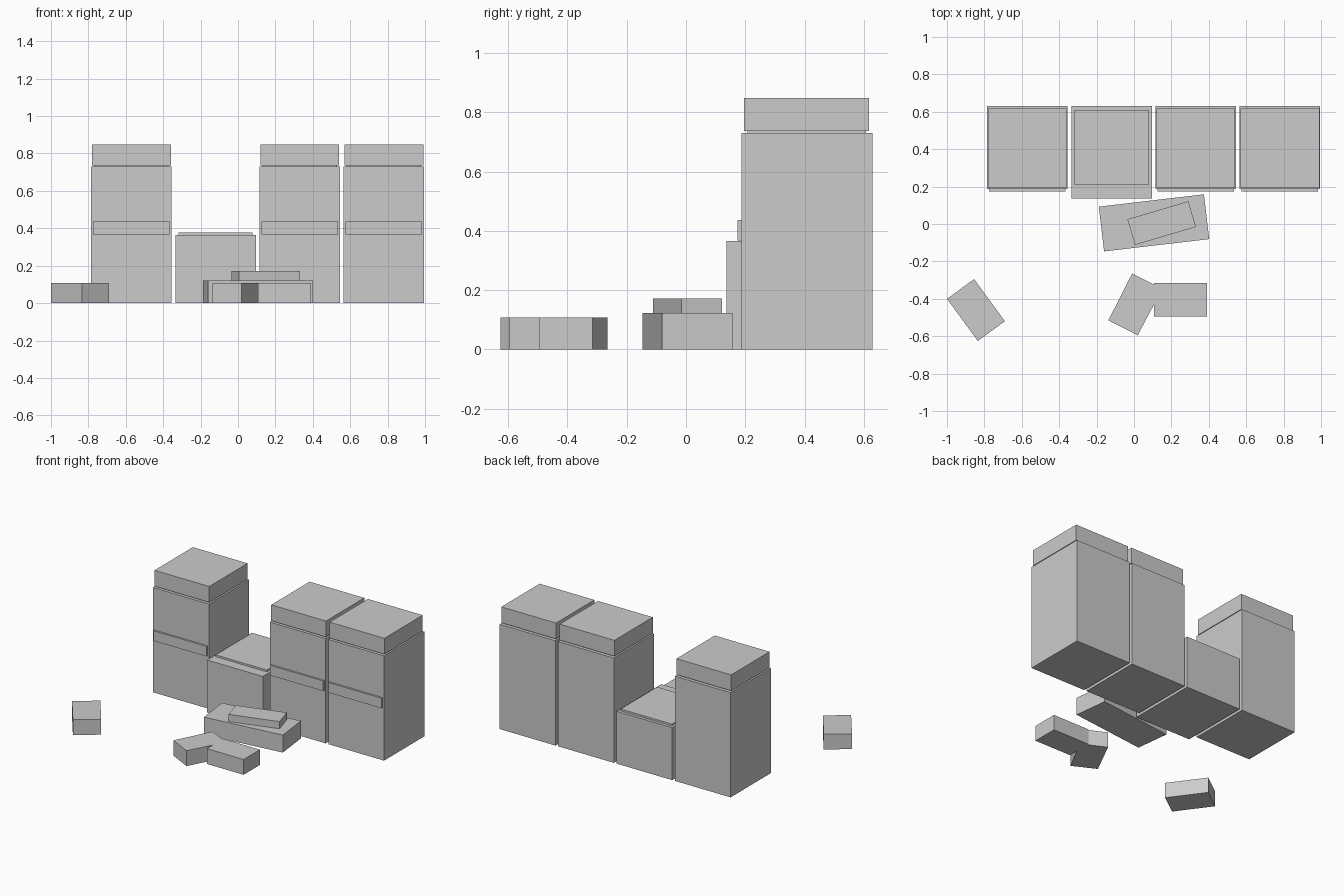
import bpy, bmesh, math
from mathutils import Matrix, Vector

if "Cube" in bpy.data.objects:
    bpy.data.objects.remove(bpy.data.objects["Cube"])

stone = bpy.data.materials.new("pale_grey_stone")
stone.diffuse_color = (0.6, 0.6, 0.6, 1)
stone.use_nodes = True
stone.node_tree.nodes["Principled BSDF"].inputs["Base Color"].default_value = stone.diffuse_color


def finish(name, bm):
    mesh = bpy.data.meshes.new(name)
    bmesh.ops.recalc_face_normals(bm, faces=bm.faces)
    bm.to_mesh(mesh)
    bm.free()
    mesh.materials.append(stone)
    obj = bpy.data.objects.new(name, mesh)
    bpy.context.collection.objects.link(obj)
    return obj


def box(name, x, y, z, angle=0):
    """Box from (min, max) ranges, turned about its own vertical axis."""
    bm = bmesh.new()
    bmesh.ops.create_cube(bm, size=1)
    centre = Vector([(a + b) / 2 for a, b in (x, y, z)])
    size = [b - a for a, b in (x, y, z)]
    turn = Matrix.Rotation(math.radians(angle), 4, 'Z')
    bm.transform(Matrix.Translation(centre) @ turn @ Matrix.Diagonal((*size, 1)))
    return finish(name, bm)


def slab(name, cx, cy, length, width, z, angle):
    return box(name, (cx - length / 2, cx + length / 2),
               (cy - width / 2, cy + width / 2), z, angle)


# Three intact battlement pillars: shaft, recessed joint, cap, front ledge
for i, cx in enumerate((-0.57, 0.33, 0.78), 1):
    def span(half):
        return (cx - half, cx + half)
    box(f"pillar_shaft_{i}", span(0.215), (0.187, 0.63), (0, 0.73))
    box(f"pillar_joint_{i}", span(0.199), (0.208, 0.607), (0.729, 0.738))
    box(f"pillar_cap_{i}", span(0.211), (0.196, 0.618), (0.737, 0.848))
    box(f"pillar_ledge_{i}", span(0.204), (0.174, 0.19), (0.367, 0.437))

# Broken pillar with its exposed joint
box("broken_pillar", (-0.335, 0.095), (0.137, 0.63), (0, 0.365))
box("broken_pillar_joint", (-0.318, 0.077), (0.208, 0.61), (0.364, 0.378))

# Fallen cap with a smaller piece lying on it
slab("fallen_cap", 0.107, 0.006, 0.566, 0.241, (0, 0.122), 6.7)
slab("fallen_ledge", 0.148, 0.005, 0.340, 0.143, (0.121, 0.172), 16.5)

# Loose brick
slab("loose_brick", -0.845, -0.46, 0.279, 0.179, (0, 0.107), -53.8)

# Two bricks wedged together as one solid
outline = [(-0.01, -0.265), (0.107, -0.323), (0.107, -0.315), (0.39, -0.315),
           (0.39, -0.495), (0.107, -0.495), (0.107, -0.43), (0.02, -0.595),
           (-0.137, -0.515)]
bm = bmesh.new()
base = bm.faces.new([bm.verts.new((x, y, 0)) for x, y in outline])
ext = bmesh.ops.extrude_face_region(bm, geom=[base], use_keep_orig=True)
bmesh.ops.translate(bm, vec=(0, 0, 0.107),
                    verts=[v for v in ext["geom"] if isinstance(v, bmesh.types.BMVert)])
finish("joined_bricks", bm)
